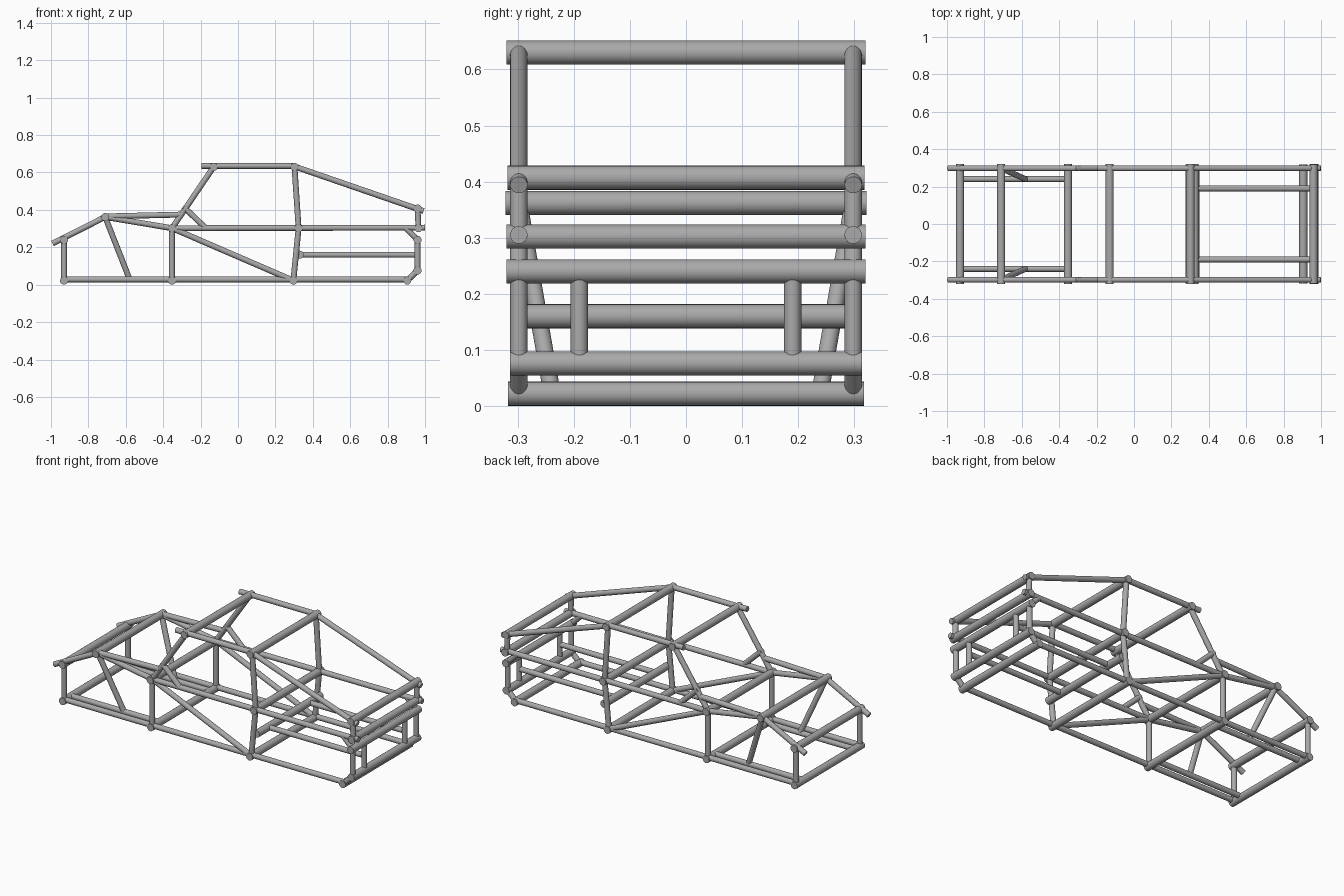
import bpy
import math
from mathutils import Vector

cube = bpy.data.objects.get("Cube")
if cube:
    bpy.data.objects.remove(cube, do_unlink=True)

steel = bpy.data.materials.new("grey_steel")
steel.use_nodes = True
COLOUR = (0.4, 0.4, 0.4, 1)
steel.diffuse_color = COLOUR
steel.node_tree.nodes["Principled BSDF"].inputs["Base Color"].default_value = COLOUR

THICK, THIN = 0.0215, 0.0155   # cross tube and frame tube radii
SIDE, INNER = 0.298, 0.19      # distance of frame sides and inner rails from the middle


def tube(name, a, b, radius):
    """Straight capped tube from a to b."""
    a, b = Vector(a), Vector(b)
    d = b - a
    bpy.ops.mesh.primitive_cylinder_add(vertices=24, radius=radius, depth=d.length,
                                        location=(a + b) / 2,
                                        rotation=d.to_track_quat('Z', 'Y').to_euler())
    ob = bpy.context.object
    ob.name = name
    ob.data.materials.append(steel)
    bpy.ops.object.shade_smooth_by_angle(angle=math.radians(40))


def cross(name, joint, half):
    """Thick tube running across the whole frame."""
    x, z = joint
    tube(name, (x, -half, z), (x, half, z), THICK)


def pair(name, a, b, ya=SIDE, yb=SIDE):
    """Thin tube on both sides, given as (x, z) end points."""
    for label, s in (("left", 1), ("right", -1)):
        tube(name + "_" + label, (a[0], s * ya, a[1]), (b[0], s * yb, b[1]), THIN)


# Joints of the side frame (x, z)
nose_low, nose_top = (-0.93, 0.022), (-0.93, 0.24)
hood = (-0.71, 0.362)
cowl_low, cowl = (-0.353, 0.022), (-0.353, 0.302)
roof_front, roof_rear = (-0.13, 0.63), (0.302, 0.63)
waist, sill_rear = (0.324, 0.302), (0.296, 0.022)
shelf = (0.33, 0.16)
tail_top, tail_mid = (0.96, 0.407), (0.965, 0.302)
tail_bar, tail_low, tail_floor = (0.96, 0.24), (0.96, 0.076), (0.905, 0.022)

# Cross tubes
for name, joint, half in (
        ("nose_floor_bar", nose_low, 0.317), ("nose_top_bar", nose_top, 0.32),
        ("hood_bar", hood, 0.322),
        ("cowl_floor_bar", cowl_low, 0.317), ("cowl_bar", cowl, 0.32),
        ("roof_front_bar", roof_front, 0.32), ("roof_rear_bar", roof_rear, 0.32),
        ("waist_bar", waist, 0.32), ("sill_rear_bar", sill_rear, 0.317),
        ("shelf_bar", shelf, 0.3),
        ("tail_top_bar", tail_top, 0.318), ("tail_mid_bar", tail_mid, 0.32),
        ("bumper_bar", tail_bar, 0.32), ("tail_low_bar", tail_low, 0.314),
        ("tail_floor_bar", tail_floor, 0.317)):
    cross(name, joint, half)

# Long rails
pair("floor_rail", (-0.93, 0.028), (0.905, 0.028))
pair("waist_rail", cowl, (1.0, 0.305))
pair("roof_rail", (-0.195, 0.635), (0.302, 0.635))
pair("rear_slope", (0.302, 0.632), (0.992, 0.394))

# Nose and hood
pair("nose_post", nose_low, nose_top)
pair("nose_slope", (-0.992, 0.22), hood)
pair("hood_slope", hood, cowl)
pair("hood_rail", (-0.71, 0.365), (-0.30, 0.375))
pair("hood_strut", hood, (-0.58, 0.03), SIDE, 0.24)
pair("inner_floor_rail", (-0.93, 0.028), (-0.353, 0.028), 0.24, 0.24)

# Cabin
pair("cowl_post", cowl_low, cowl)
pair("windscreen_pillar", cowl, roof_front)
pair("pillar_brace", (-0.29, 0.415), (-0.175, 0.305))
pair("door_diagonal", cowl, sill_rear)
pair("rear_pillar_upper", roof_rear, waist)
pair("rear_pillar_lower", waist, sill_rear)

# Tail
pair("tail_post_upper", tail_top, tail_mid)
pair("tail_brace", (0.895, 0.305), tail_bar)
pair("tail_post_lower", tail_bar, tail_low)
pair("tail_kick", tail_low, tail_floor)
pair("shelf_rail", shelf, (0.95, 0.16), INNER, INNER)
pair("shelf_post", tail_bar, tail_low, INNER, INNER)
